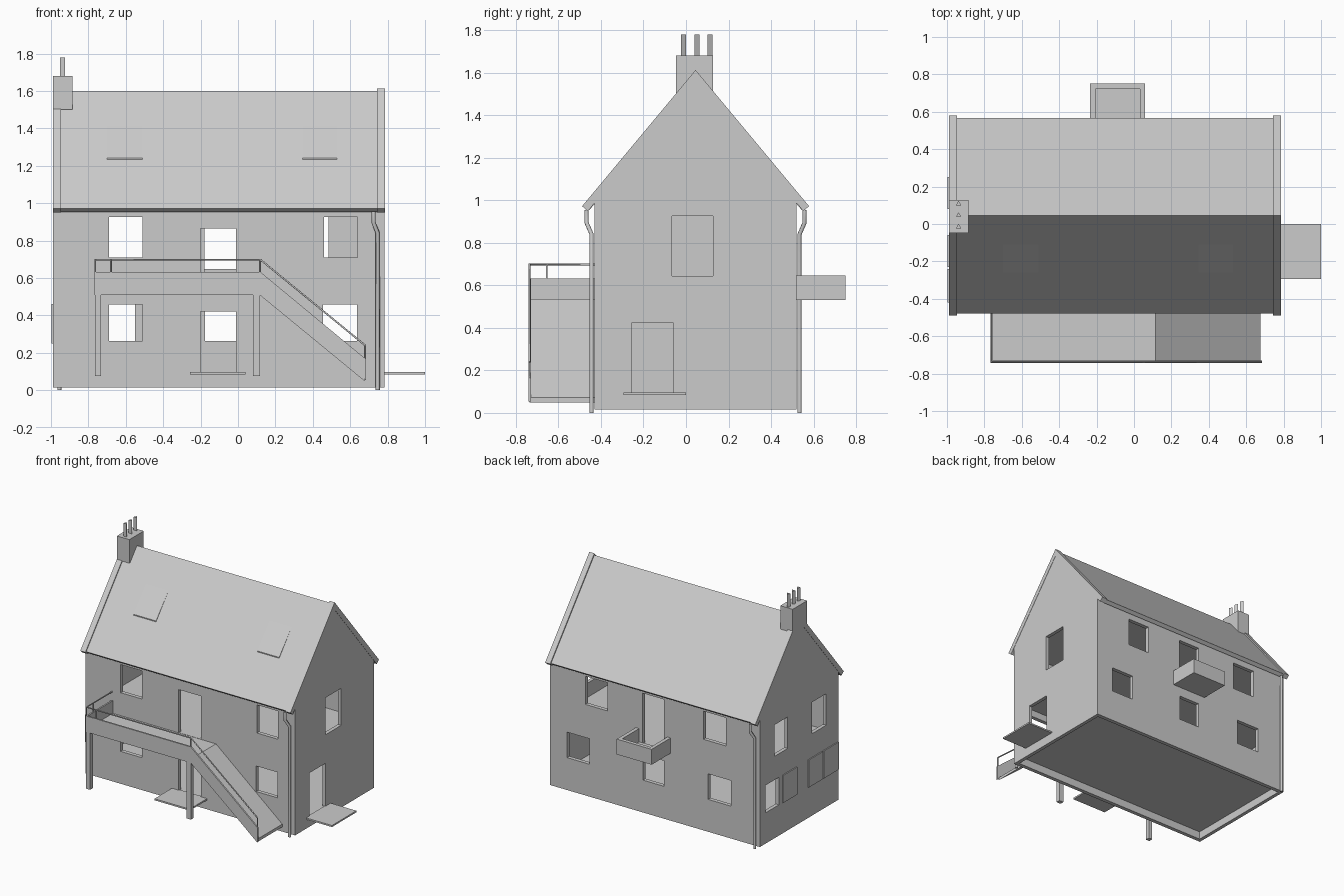
import bpy
import bmesh
from mathutils import Vector

cube = bpy.data.objects.get("Cube")
if cube:
    bpy.data.objects.remove(cube, do_unlink=True)

# One plain colour for the whole house
grey = bpy.data.materials.new("plain_grey")
grey.use_nodes = True
COLOUR = (0.6, 0.6, 0.6, 1)
grey.diffuse_color = COLOUR
grey.node_tree.nodes["Principled BSDF"].inputs["Base Color"].default_value = COLOUR

LEFT, RIGHT = -0.99, 0.785        # gable ends
FRONT, BACK = -0.43, 0.52         # long walls
RIDGE_Y, RIDGE_Z = 0.045, 1.613
BASE, WALL = 0.015, 0.03
SLOPE = 1.2


def finish(name, bm):
    bmesh.ops.recalc_face_normals(bm, faces=bm.faces)
    mesh = bpy.data.meshes.new(name)
    bm.to_mesh(mesh)
    bm.free()
    mesh.materials.append(grey)
    ob = bpy.data.objects.new(name, mesh)
    bpy.context.collection.objects.link(ob)
    return ob


def add_box(bm, x, y, z):
    verts = bmesh.ops.create_cube(bm, size=1)["verts"]
    for v in verts:
        v.co = [(lo + hi) / 2 + c * (hi - lo) for c, (lo, hi) in zip(v.co, (x, y, z))]


def boxes(name, *specs):
    bm = bmesh.new()
    for spec in specs:
        add_box(bm, *spec)
    return finish(name, bm)


def prism(name, profile, axis, start, end):
    """Extrude a profile: (y, z) points along x, or (x, z) points along y."""
    bm = bmesh.new()
    if axis == "x":
        pts = [(start, a, b) for a, b in profile]
        step = Vector((end - start, 0, 0))
    else:
        pts = [(a, start, b) for a, b in profile]
        step = Vector((0, end - start, 0))
    face = bm.faces.new([bm.verts.new(p) for p in pts])
    ext = bmesh.ops.extrude_face_region(bm, geom=[face])["geom"]
    bmesh.ops.translate(bm, vec=step, verts=[g for g in ext if isinstance(g, bmesh.types.BMVert)])
    return finish(name, bm)


def tube(name, radius, *paths):
    curve = bpy.data.curves.new(name, "CURVE")
    curve.dimensions = "3D"
    curve.bevel_depth = radius
    curve.bevel_resolution = 1
    curve.use_fill_caps = True
    for path in paths:
        spline = curve.splines.new("POLY")
        spline.points.add(len(path) - 1)
        for p, co in zip(spline.points, path):
            p.co = (*co, 1)
    curve.materials.append(grey)
    ob = bpy.data.objects.new(name, curve)
    bpy.context.collection.objects.link(ob)
    return ob


def carve(target, cutter):
    mod = target.modifiers.new("cut", "BOOLEAN")
    mod.operation = "DIFFERENCE"
    mod.solver = "EXACT"
    mod.object = cutter
    bpy.context.view_layer.update()
    graph = bpy.context.evaluated_depsgraph_get()
    mesh = bpy.data.meshes.new_from_object(target.evaluated_get(graph))
    target.modifiers.clear()
    target.data = mesh
    bpy.data.objects.remove(cutter, do_unlink=True)


# Walls, with the two storeys and the underside hollowed out
def roof_z(y, drop=0.0):
    return RIDGE_Z - drop - abs(y - RIDGE_Y) * SLOPE


walls = prism("walls", [(FRONT, BASE), (BACK, BASE), (BACK, roof_z(BACK, 0.02)),
                        (RIDGE_Y, RIDGE_Z - 0.02), (FRONT, roof_z(FRONT, 0.02))],
              "x", LEFT + 0.002, RIGHT - 0.002)
inside_x = (LEFT + WALL, RIGHT - WALL)
inside_y = (FRONT + WALL, BACK - WALL)
carve(walls, boxes("room_cutter", *[(inside_x, inside_y, z) for z in
                                    ((-0.05, 0.075), (0.09, 0.51), (0.535, 0.955))]))

# Door and window openings: (from, to, bottom, top) along each wall
LOW, HIGH = (0.262, 0.457), (0.71, 0.925)
front = [(-0.69, -0.51, *HIGH), (0.46, 0.64, *HIGH), (-0.69, -0.51, *LOW),
         (0.455, 0.635, *LOW), (-0.2, -0.01, 0.092, 0.422), (-0.2, -0.01, 0.537, 0.865)]
back = [(-0.7, -0.51, *HIGH), (0.3, 0.485, *HIGH), (-0.745, -0.55, *LOW),
        (0.45, 0.64, *LOW), (-0.177, 0.0, *LOW), (-0.18, 0.005, 0.537, 0.925)]
right = [(-0.065, 0.127, 0.643, 0.925), (-0.255, -0.06, 0.092, 0.425)]
left = [(0.185, 0.345, 0.64, 0.88), (-0.28, -0.11, 0.64, 0.88), (0.29, 0.45, 0.25, 0.46)]
cuts = []
for wall, openings in ((FRONT, front), (BACK, back)):
    cuts += [((a, b), (wall - 0.06, wall + 0.06), (lo, hi)) for a, b, lo, hi in openings]
for wall, openings in ((RIGHT, right), (LEFT, left)):
    cuts += [((wall - 0.06, wall + 0.06), (a, b), (lo, hi)) for a, b, lo, hi in openings]
carve(walls, boxes("opening_cutter", *cuts))

# Thin panels on the left gable
for i, (a, b) in enumerate(((0.08, 0.25), (-0.23, -0.06), (-0.42, -0.24))):
    boxes(f"gable_panel_{i + 1}", ((LEFT - 0.006, LEFT + 0.004), (a, b), (0.25, 0.46)))


# Roof covering and raised gable edges
def roof_strip(name, reach, top, thick, x0, x1):
    dy, dz = thick * 0.768, thick * 0.64
    eave = top - reach * SLOPE
    half = [(reach, eave), (reach - dy, eave - dz)]
    profile = [(RIDGE_Y, top)] + [(RIDGE_Y + a, z) for a, z in half]
    profile += [(RIDGE_Y, top - thick * 1.56)]
    profile += [(RIDGE_Y - a, z) for a, z in reversed(half)]
    return prism(name, profile, "x", x0, x1)


roof_strip("roof", 0.523, 1.6, 0.03, LEFT + 0.04, RIGHT - 0.04)
roof_strip("left_gable_edge", 0.534, RIDGE_Z, 0.036, LEFT, LEFT + 0.043)
roof_strip("right_gable_edge", 0.534, RIDGE_Z, 0.036, RIGHT - 0.043, RIGHT)

# Skylights, lifted slightly at the lower edge
for name, x0, x1 in (("left_skylight", 0.345, 0.53), ("right_skylight", -0.7, -0.51)):
    y0, y1 = -0.26, -0.11
    z0, z1 = roof_z(y0, 0.013), roof_z(y1, 0.013)
    prism(name, [(y0, z0 - 0.006), (y0, z0 + 0.007), (y1, z1 + 0.001), (y1, z1 - 0.006)], "x", x0, x1)

# Chimney with three three-sided pots
boxes("chimney", ((LEFT, -0.885), (-0.047, 0.127), (1.5, 1.68)))
for i, y in enumerate((-0.015, 0.047, 0.108)):
    pot = bmesh.new()
    bmesh.ops.create_cone(pot, cap_ends=True, segments=3, radius1=0.016, radius2=0.016, depth=0.12)
    bmesh.ops.translate(pot, vec=(-0.938, y, 1.72), verts=pot.verts)
    finish(f"chimney_pot_{i + 1}", pot)

# Downpipes at opposite corners
for name, x, lean, wall, out in (("front_downpipe", 0.747, -0.022, FRONT, -1),
                                 ("back_downpipe", -0.955, 0.022, BACK, 1)):
    near, far = wall + out * 0.014, wall + out * 0.038
    tube(name, 0.011, [(x, near, 0), (x, near, 0.84), (x + lean, far, 0.895), (x + lean, far, 0.955)])

# Doorsteps
boxes("side_doorstep", ((RIGHT - 0.01, 1.0), (-0.295, 0.0), (0.085, 0.097)))
boxes("front_doorstep", ((-0.257, 0.04), (-0.64, FRONT + 0.01), (0.085, 0.097)))

# Rear balcony: floor with three parapets
bx0, bx1, by = -0.235, 0.06, 0.75
boxes("balcony",
      ((bx0, bx1), (BACK - 0.005, by), (0.53, 0.545)),
      ((bx0, bx0 + 0.028), (BACK - 0.005, by), (0.53, 0.647)),
      ((bx1 - 0.028, bx1), (BACK - 0.005, by), (0.53, 0.647)),
      ((bx0, bx1), (by - 0.028, by), (0.53, 0.647)))

# Front walkway and ramp
prism("walkway", [(-0.765, 0.51), (0.115, 0.51), (0.675, 0.05), (0.675, 0.072),
                  (0.115, 0.535), (-0.765, 0.535)], "y", -0.735, FRONT + 0.005)
prism("walkway_front_panel", [(-0.768, 0.51), (0.12, 0.51), (0.685, 0.053), (0.685, 0.165),
                              (0.12, 0.632), (-0.768, 0.632)], "y", -0.742, -0.73)
boxes("walkway_end_panel", ((-0.768, -0.756), (-0.735, FRONT + 0.005), (0.51, 0.632)))
boxes("walkway_posts",
      ((-0.765, -0.733), (-0.738, -0.705), (0.075, 0.515)),
      ((0.08, 0.118), (-0.738, -0.705), (0.075, 0.515)))

# Handrail with its uprights
rail_y, rail_x = -0.737, -0.763
tube("handrail", 0.005,
     [(rail_x, FRONT, 0.698), (rail_x, rail_y, 0.698), (0.12, rail_y, 0.698), (0.682, rail_y, 0.238)],
     *[[(x, y, lo), (x, y, hi)] for x, y, lo, hi in (
         (rail_x, rail_y, 0.6, 0.698), (-0.68, rail_y, 0.6, 0.698), (rail_x, -0.655, 0.6, 0.698),
         (0.118, rail_y, 0.6, 0.698), (0.68, rail_y, 0.13, 0.238))])
